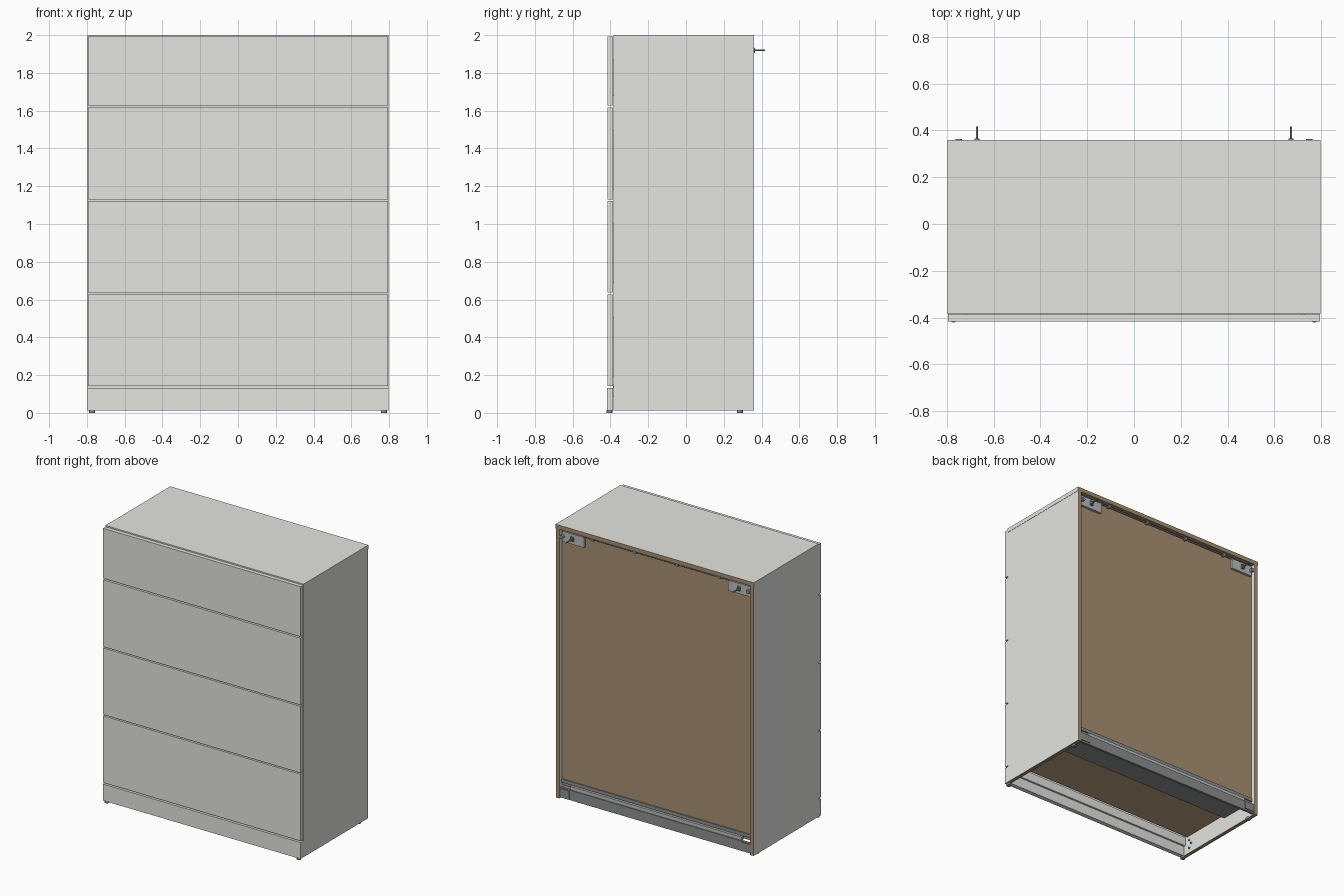
import bpy, math

cube = bpy.data.objects.get("Cube")
if cube:
    bpy.data.objects.remove(cube, do_unlink=True)


def material(name, r, g, b):
    m = bpy.data.materials.new(name)
    m.use_nodes = True
    m.diffuse_color = (r, g, b, 1)
    m.node_tree.nodes["Principled BSDF"].inputs["Base Color"].default_value = (r, g, b, 1)
    return m


paint = material("light grey paint", .78, .78, .75)
board = material("brown raw board", .39, .28, .17)
base_board = material("light brown base board", .52, .36, .22)
steel = material("steel", .5, .51, .5)
dark = material("dark metal", .27, .28, .28)


def box(name, x, y, z, mat, raw=False):
    """Box from axis ranges; raw leaves the back and bottom edges unpainted."""
    verts = [(a, b, c) for a in x for b in y for c in z]
    faces = [(0, 1, 3, 2), (4, 6, 7, 5), (0, 4, 5, 1),
             (2, 3, 7, 6), (0, 2, 6, 4), (1, 5, 7, 3)]
    mesh = bpy.data.meshes.new(name)
    mesh.from_pydata(verts, [], faces)
    mesh.materials.append(mat)
    if raw:
        mesh.materials.append(board)
        for p in mesh.polygons:
            if p.normal.y > .5 or p.normal.z < -.5:
                p.material_index = 1
    ob = bpy.data.objects.new(name, mesh)
    bpy.context.collection.objects.link(ob)
    return ob


def rod(name, loc, radius, length, mat, axis="z"):
    turn = {"x": (0, math.pi / 2, 0), "y": (math.pi / 2, 0, 0), "z": (0, 0, 0)}[axis]
    bpy.ops.mesh.primitive_cylinder_add(vertices=16, radius=radius, depth=length,
                                        location=loc, rotation=turn)
    ob = bpy.context.object
    ob.name = name
    ob.data.materials.append(mat)
    bpy.ops.object.shade_smooth_by_angle()
    return ob


def span(s, a, b):
    """Mirrored x range."""
    return sorted((s * a, s * b))


W, IN = .798, .768
FRONT, BACK = -.385, .36

# Carcass
box("top_panel", (-W, W), (FRONT, BACK), (1.97, 2), paint, raw=True)
box("back_panel", (-IN, IN), (.315, .327), (.1, 1.97), board)
box("bottom_panel", (-IN, IN), (FRONT + .03, .315), (.145, .17), base_board)

# Plinth and the rail behind it
box("plinth", (-.796, .796), (-.418, -.386), (.012, .132), paint)
box("plinth_rail", (-IN, IN), (-.386, -.372), (.085, .15), paint)

# Rear base rail
box("rear_rail", (-IN, IN), (.335, .352), (.018, .09), dark)
box("rear_ledge", (-.69, .69), (.327, .345), (.09, .115), steel)
box("base_plate", (-IN, IN), (.04, .335), (.12, .144), dark)

# Drawers: a front with an open tray behind it
for i, (lo, hi) in enumerate([(.142, .628), (.637, 1.122), (1.131, 1.618), (1.628, 1.992)]):
    n = f"drawer_{i + 1}_"
    box(n + "front", (-.795, .795), (-.416, -.387), (lo, hi), paint)
    tray_top = hi - .12
    box(n + "base", (-.73, .73), (-.387, .29), (lo + .05, lo + .06), paint)
    box(n + "rear", (-.73, .73), (.28, .29), (lo + .06, tray_top), paint)
    if i:
        box(n + "crossrail", (-IN, IN), (-.383, -.36), (lo - .025, lo + .015), paint)
    for s, side in ((1, "left"), (-1, "right")):
        box(n + side + "_wall", span(s, .715, .73), (-.387, .28), (lo + .06, tray_top), paint)
        box(n + side + "_runner", span(s, .735, IN), (-.36, .25), (lo + .05, lo + .08), steel)

# Mirrored parts
for s, side in ((1, "left_"), (-1, "right_")):
    box(side + "panel", span(s, IN, W - .002), (FRONT, BACK), (.012, 1.97), paint, raw=True)
    for y, end in ((-.405, "front"), (.285, "rear")):
        rod(f"{side}{end}_foot", (s * .772, y, .008), .016, .016, dark)
    # Wall bracket with its hook
    box(side + "bracket_plate", span(s, .58, .755), (.327, .345), (1.88, 1.955), steel)
    box(side + "bracket_block", span(s, .66, .682), (.345, .358), (1.905, 1.935), dark)
    rod(side + "bracket_screw", (s * .75, .354, 1.92), .014, .018, dark, "y")
    rod(side + "hook_collar", (s * .672, .361, 1.92), .011, .008, dark, "y")
    rod(side + "hook_pin", (s * .672, .388, 1.92), .0045, .058, dark, "y")
    # Rail end plate and panel fixings
    box(side + "rail_end", span(s, .69, .765), (.352, .357), (.03, .085), dark)
    for k in range(3):
        rod(f"{side}fixing_{k + 1}", (s * .766, -.33 + .02 * (k % 2), .05 + .03 * k),
            .007, .008, dark, "x")

# Rod and clips below the rear edge of the top
rod("rear_rod", (0, .337, 1.957), .006, 1.18, dark, "x")
for k in range(4):
    rod(f"rod_clip_{k + 1}", (-.51 + .34 * k, .338, 1.957), .012, .022, dark, "y")
